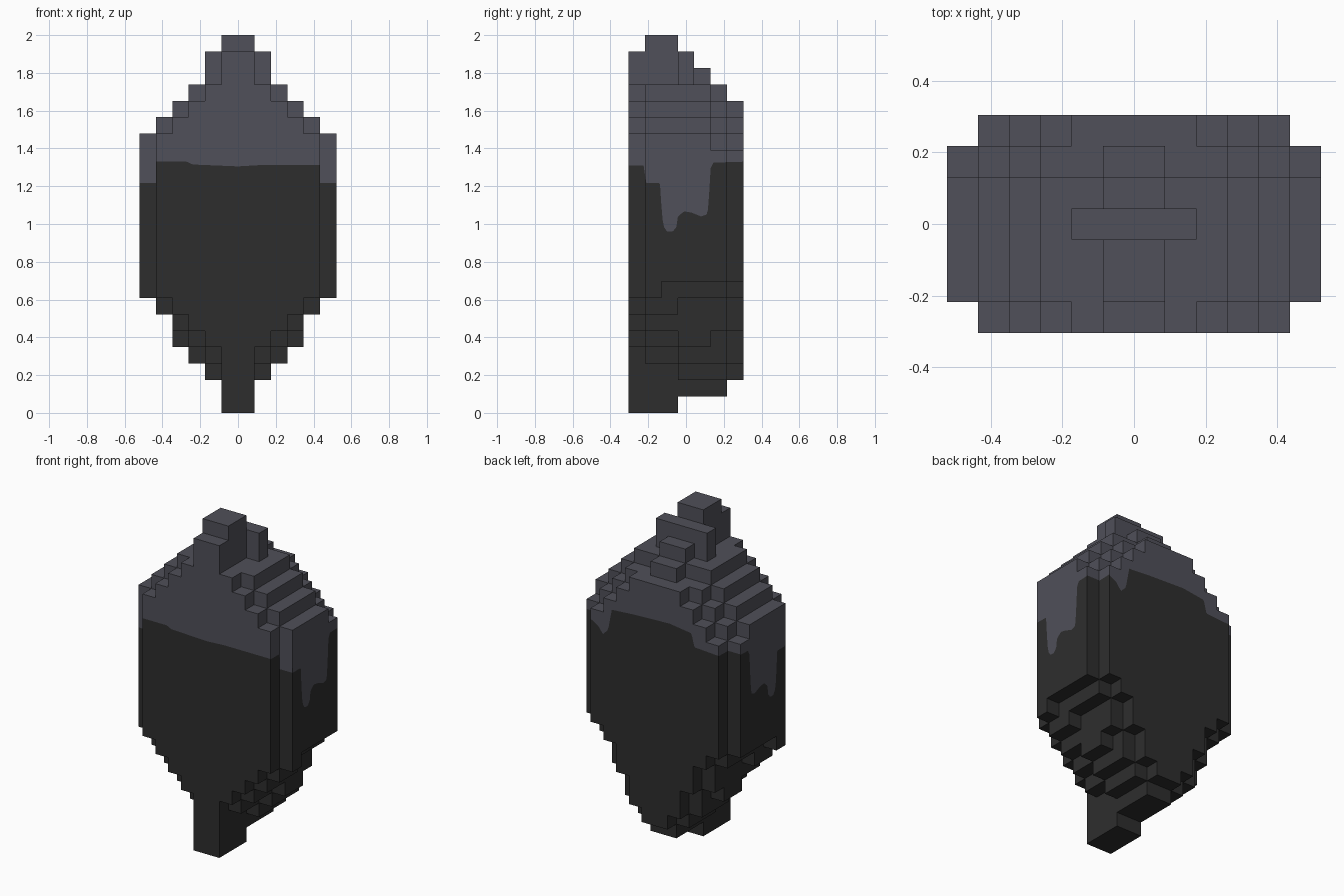
import bpy, bmesh
from mathutils import Vector

cube = bpy.data.objects.get("Cube")
if cube:
    bpy.data.objects.remove(cube, do_unlink=True)

U = 2 / 23           # size of one block
ROWS = 7             # blocks from front to back

# Block heights per row (front to back), from the centre column outwards
BOTTOMS = [
    [0, 4, 5, 6, 7],
    [0, 3, 4, 5, 6, 7],
    [0, 3, 4, 5, 6, 8],
    [1, 2, 3, 4, 7, 8],
    [1, 2, 3, 4, 7, 8],
    [1, 2, 3, 5, 7, 8],
    [2, 3, 5, 7, 8],
]
TOPS = [
    [22, 20, 19, 18, 17],
    [23, 20, 20, 19, 18, 17],
    [23, 20, 20, 19, 18, 17],
    [22, 22, 20, 19, 18, 17],
    [21, 20, 20, 19, 18, 17],
    [20, 19, 19, 18, 17, 16],
    [19, 19, 18, 17, 16],
]

# Lower edge of the upper colour along each side
FRONT_EDGE = [(-.44, 1.33), (-.27, 1.33), (-.24, 1.315), (0, 1.305), (.12, 1.312), (.44, 1.312)]
SIDE_EDGE = [(-.31, 1.31), (-.219, 1.31), (-.216, 1.217), (-.138, 1.217), (-.128, 1.06),
             (-.12, .99), (-.10, .96), (-.07, .96), (-.05, .985), (-.043, 1.04), (-.01, 1.067),
             (.03, 1.06), (.08, 1.04), (.11, 1.05), (.12, 1.09), (.128, 1.29), (.145, 1.325), (.31, 1.33)]
BACK_EDGE = [(-.44, 1.33), (-.27, 1.34), (-.25, 1.42), (-.1, 1.44), (.15, 1.43), (.29, 1.42),
             (.315, 1.29), (.35, 1.255), (.385, 1.30), (.44, 1.33)]


def interp(points, v):
    for (a, za), (b, zb) in zip(points, points[1:]):
        if v <= b:
            return za + (zb - za) * max(0, (v - a) / (b - a))
    return points[-1][1]


def column(i, j):
    """Bottom and top of a block column, or None outside the body."""
    h = i if i >= 0 else -i - 1
    if 0 <= j < ROWS and h < len(TOPS[j]):
        return BOTTOMS[j][h] * U, TOPS[j][h] * U
    return None


def edge_height(p, normal, j):
    if normal[0]:
        return interp(SIDE_EDGE, p.y)
    if normal[1] < 0:
        return interp(FRONT_EDGE, p.x) if j == 0 else 1.217
    return interp(BACK_EDGE, p.x) if j == ROWS - 1 else 1.33


def add_face(bm, points):
    clean = [p for k, p in enumerate(points) if (p - points[k - 1]).length > 1e-5]
    if len(clean) > 2:
        bm.faces.new([bm.verts.new(p) for p in clean])


def add_wall(a, b, lo, hi, normal, j):
    """One wall, split into both colours along the painted edge."""
    n = 12
    pts = [a.lerp(b, k / n) for k in range(n + 1)]
    cut = [min(hi, max(lo, edge_height(p, normal, j))) for p in pts]
    if max(cut) - lo < 1e-5 or hi - min(cut) < 1e-5:
        bm = upper if max(cut) - lo < 1e-5 else lower
        add_face(bm, [Vector((p.x, p.y, z)) for p, z in ((a, lo), (b, lo), (b, hi), (a, hi))])
        return
    line = [Vector((p.x, p.y, z)) for p, z in zip(pts, cut)]
    add_face(lower, [Vector((a.x, a.y, lo)), Vector((b.x, b.y, lo))] + line[::-1])
    add_face(upper, line + [Vector((b.x, b.y, hi)), Vector((a.x, a.y, hi))])


def make_material(name, rgb):
    m = bpy.data.materials.new(name)
    m.diffuse_color = (*rgb, 1)
    m.use_nodes = True
    m.node_tree.nodes["Principled BSDF"].inputs["Base Color"].default_value = (*rgb, 1)
    return m


def make_object(name, bm, material):
    bmesh.ops.remove_doubles(bm, verts=bm.verts, dist=1e-5)
    bmesh.ops.dissolve_limit(bm, angle_limit=0.005, verts=bm.verts, edges=bm.edges)
    mesh = bpy.data.meshes.new(name)
    bm.to_mesh(mesh)
    bm.free()
    mesh.materials.append(material)
    bpy.context.collection.objects.link(bpy.data.objects.new(name, mesh))


upper, lower = bmesh.new(), bmesh.new()
for j in range(ROWS):
    for i in range(-6, 6):
        cell = column(i, j)
        if not cell:
            continue
        bot, top = cell
        x0, x1 = i * U, (i + 1) * U
        y0, y1 = (j - ROWS / 2) * U, (j + 1 - ROWS / 2) * U
        corners = [Vector(c) for c in ((x0, y0, 0), (x1, y0, 0), (x1, y1, 0), (x0, y1, 0))]
        # Stepped top and underside
        add_face(upper, [c + Vector((0, 0, top)) for c in corners])
        add_face(lower, [c + Vector((0, 0, bot)) for c in reversed(corners)])
        # Exposed walls on the four sides
        for k, (dx, dy) in enumerate(((0, -1), (1, 0), (0, 1), (-1, 0))):
            a, b = corners[k], corners[(k + 1) % 4]
            near = column(i + dx, j + dy)
            spans = [(bot, min(top, near[0])), (max(bot, near[1]), top)] if near else [(bot, top)]
            for lo, hi in spans:
                if hi - lo > 1e-5:
                    add_wall(a, b, lo, hi, (dx, dy), j)

make_object("upper_cap", upper, make_material("slate grey", (0.080, 0.080, 0.100)))
make_object("lower_body", lower, make_material("charcoal", (0.027, 0.027, 0.027)))
